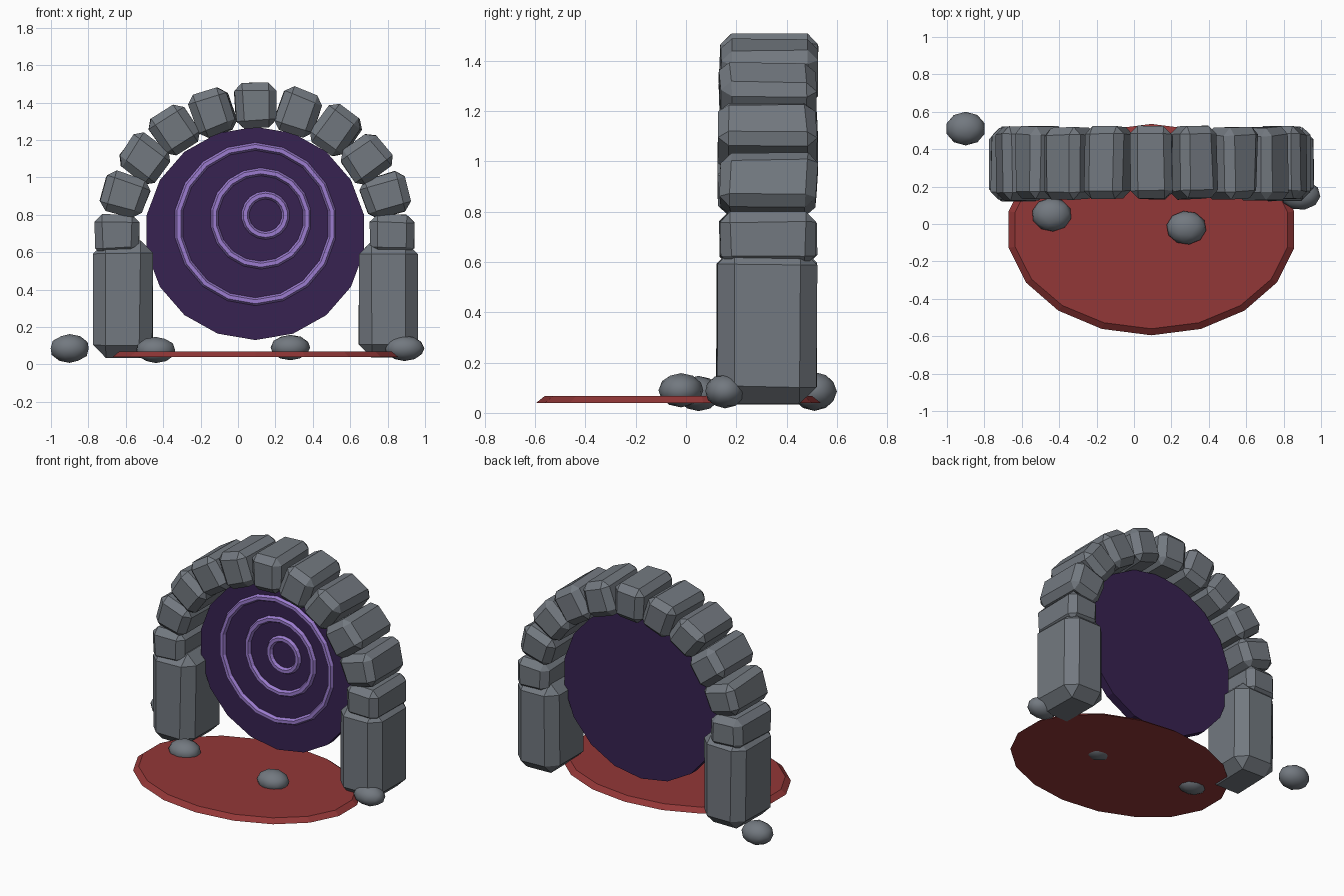
import bpy, bmesh, math, random
from mathutils import Matrix, Vector

if "Cube" in bpy.data.objects:
    bpy.data.objects.remove(bpy.data.objects["Cube"])

random.seed(4)
CX, CY = 0.093, 0.325      # arch axis


def material(name, rgb):
    m = bpy.data.materials.new(name)
    m.diffuse_color = (*rgb, 1)
    m.use_nodes = True
    m.node_tree.nodes["Principled BSDF"].inputs["Base Color"].default_value = m.diffuse_color
    return m


STONE = material("grey stone", (0.17, 0.19, 0.215))
DARK = material("dark purple", (0.039, 0.016, 0.083))
LIGHT = material("light purple", (0.33, 0.20, 0.62))
RED = material("red base", (0.29, 0.038, 0.038))


def finish(bm, name, mat, smooth=False):
    bmesh.ops.recalc_face_normals(bm, faces=bm.faces[:])
    me = bpy.data.meshes.new(name)
    bm.to_mesh(me)
    bm.free()
    me.materials.append(mat)
    for p in me.polygons:
        p.use_smooth = smooth
    ob = bpy.data.objects.new(name, me)
    bpy.context.collection.objects.link(ob)
    return ob


def block(name, size, loc, angle, bevel, jitter):
    """Chamfered, slightly irregular stone turned about the y axis."""
    bm = bmesh.new()
    bmesh.ops.create_cube(bm, size=1)
    for v in bm.verts:
        v.co = Vector([c * s + random.uniform(-jitter, jitter) for c, s in zip(v.co, size)])
    bmesh.ops.bevel(bm, geom=bm.edges[:], offset=bevel, segments=1, affect='EDGES')
    bm.transform(Matrix.Translation(loc) @ Matrix.Rotation(angle, 4, 'Y'))
    return finish(bm, name, STONE)


def disc(name, mat, rings, turn):
    """18-sided plate from (radius x, radius y, height) rings."""
    bm = bmesh.new()
    loops = []
    for rx, ry, z in rings:
        loops.append([bm.verts.new((rx * math.sin(i * math.tau / 18),
                                    -ry * math.cos(i * math.tau / 18), z)) for i in range(18)])
    for a, b in zip(loops, loops[1:]):
        for i in range(18):
            j = (i + 1) % 18
            bm.faces.new((a[i], a[j], b[j], b[i]))
    bm.faces.new(loops[0][::-1])
    bm.faces.new(loops[-1])
    bm.transform(turn)
    return finish(bm, name, mat)


def torus(name, x, z, major, minor, y, sides=18, section=6):
    bm = bmesh.new()
    loops = []
    for i in range(sides):
        a = i * math.tau / sides
        ring = []
        for k in range(section):
            b = (k + 0.5) * math.tau / section + math.pi / 2 + math.pi / section * (section % 4 == 0)
            r = major + minor * math.cos(b)
            ring.append(bm.verts.new((x + r * math.sin(a), y + minor * math.sin(b), z - r * math.cos(a))))
        loops.append(ring)
    for i in range(sides):
        p, q = loops[i], loops[(i + 1) % sides]
        for k in range(section):
            l = (k + 1) % section
            bm.faces.new((p[k], q[k], q[l], p[l]))
    return finish(bm, name, LIGHT)


# Red base plate
disc("base_plate", RED, [(0.775, 0.565, 0.04), (0.74, 0.53, 0.068)],
     Matrix.Translation((CX, -0.03, 0)))

# Portal disc standing inside the arch
disc("portal_disc", DARK, [(0.59, 0.57, -0.03), (0.59, 0.57, 0.03)],
     Matrix.Translation((CX, CY, 0.70)) @ Matrix.Rotation(math.pi / 2, 4, 'X'))

# Swirl rings, shifting towards the upper right as they shrink
for i, (x, z, r) in enumerate([(0.093, 0.75, 0.415), (0.122, 0.78, 0.25), (0.147, 0.797, 0.108)]):
    torus(f"portal_ring_{i + 1}", x, z, r, 0.021, CY - 0.035)

# Pillars
for side, name in ((-1, "left_pillar"), (1, "right_pillar")):
    block(name, (0.315, 0.395, 0.625), (CX + side * 0.708, 0.322, 0.348), 0, 0.068, 0.006)

# Arch stones
for i in range(11):
    a = math.pi * i / 10
    loc = (CX + 0.735 * math.cos(a), CY, 0.69 + 0.695 * math.sin(a))
    block(f"arch_stone_{i + 1}", (0.215, 0.385, 0.24), loc, math.pi / 2 - a, 0.042, 0.01)

# Loose rocks
rocks = [((-0.90, 0.51, 0.085), (0.107, 0.09, 0.077)), ((-0.44, 0.05, 0.077), (0.107, 0.09, 0.07)),
         ((0.28, -0.02, 0.09), (0.107, 0.09, 0.068)), ((0.89, 0.155, 0.086), (0.107, 0.08, 0.068))]
for i, (loc, radii) in enumerate(rocks):
    bm = bmesh.new()
    bmesh.ops.create_icosphere(bm, subdivisions=2, radius=1)
    bm.transform(Matrix.Translation(loc) @ Matrix.Diagonal((*radii, 1)) @ Matrix.Rotation(i * 0.7, 4, 'Z'))
    finish(bm, f"rock_{i + 1}", STONE, True)
